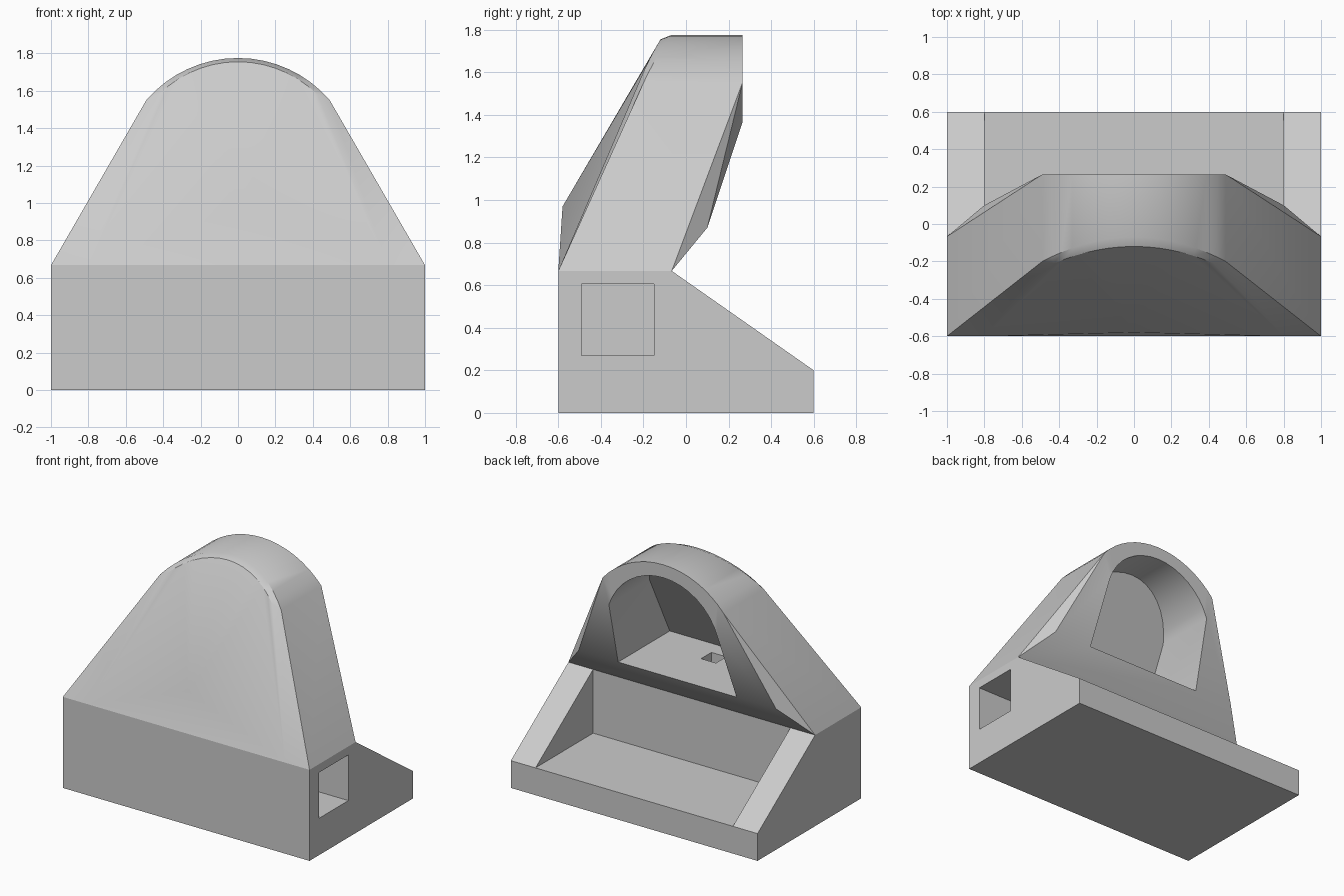
import bpy, bmesh, math

cube = bpy.data.objects.get("Cube")
if cube:
    bpy.data.objects.remove(cube, do_unlink=True)

GREY = (0.6, 0.6, 0.6, 1)
mat = bpy.data.materials.new("light_grey")
mat.use_nodes = True
mat.diffuse_color = GREY
mat.node_tree.nodes["Principled BSDF"].inputs["Base Color"].default_value = GREY


def flip(p):
    return (-p[0], p[1], p[2])


def build(name, faces):
    """Join loose polygons into one closed object."""
    bm = bmesh.new()
    for pts in faces:
        bm.faces.new([bm.verts.new(p) for p in pts])
    bmesh.ops.remove_doubles(bm, verts=bm.verts, dist=0.0005)
    bmesh.ops.recalc_face_normals(bm, faces=bm.faces)
    mesh = bpy.data.meshes.new(name)
    bm.to_mesh(mesh)
    bm.free()
    mesh.materials.append(mat)
    obj = bpy.data.objects.new(name, mesh)
    bpy.context.collection.objects.link(obj)
    return obj


def prism(name, profile, x0, x1):
    """Extrude a (y, z) profile along x."""
    a = [(x0, y, z) for y, z in profile]
    b = [(x1, y, z) for y, z in profile]
    n = len(profile)
    sides = [(a[i], a[(i + 1) % n], b[(i + 1) % n], b[i]) for i in range(n)]
    return build(name, [a, b] + sides)


def box(name, x, y, z):
    return prism(name, [(y[0], z[0]), (y[1], z[0]), (y[1], z[1]), (y[0], z[1])], *x)


def cut(obj, cutter):
    cutter.hide_render = True
    mod = obj.modifiers.new("cut", 'BOOLEAN')
    mod.operation, mod.solver, mod.object = 'DIFFERENCE', 'EXACT', cutter
    bpy.context.view_layer.objects.active = obj
    bpy.ops.object.modifier_apply(modifier=mod.name)


FRONT, RIDGE, REAR, TOP, FLOOR = -0.6, -0.067, 0.265, 0.667, 0.87
N = 16


def arc(half_width, z_end, z_top):
    """Circular arch from +x to -x as (x, z) pairs."""
    rise = z_top - z_end
    r = (half_width ** 2 + rise ** 2) / (2 * rise)
    a = math.acos((r - rise) / r)
    return [(r * math.sin(t), z_top - r + r * math.cos(t))
            for t in (a - 2 * a * i / N for i in range(N + 1))]


# Wedge base with open tray at the back
base = prism("base", [(FRONT, 0), (0.6, 0), (0.6, 0.2), (RIDGE, TOP), (FRONT, TOP)], -1, 1)

# Hood: outer arch, its front rim and the tunnel arch
outer = arc(0.49, 1.55, 1.775)
inner = arc(0.44, 1.365, 1.68)
back = [(x, REAR, z) for x, z in outer]
rim = [(x, -0.07 - 0.13 * (x / 0.49) ** 2, z) for x, z in outer]
crest = [(x * 0.96, -0.12 - 0.11 * (x / 0.49) ** 2, z - 0.02) for x, z in outer]
crest[0], crest[N] = rim[0], rim[N]
mouth = [(x, REAR, z) for x, z in inner]

foot_f, foot_b = (1, FRONT, TOP), (1, RIDGE, TOP)
toe, peak = (0.8, FRONT, TOP), (0, -0.58, 0.97)
lip, sill = (0.8, 0.1, FLOOR), (0.48, 0.1, FLOOR)

half = [
    (foot_f, foot_b, back[0], rim[0]),
    (foot_f, rim[0], toe),
    (foot_b, back[0], lip),
    (lip, back[0], mouth[0], sill),
]
K = 3
half += [(toe, crest[i], crest[i + 1]) for i in range(K)]
half += [(toe, crest[K], peak)]
faces = half + [[flip(p) for p in f] for f in half]
faces += [(peak, crest[i], crest[i + 1]) for i in range(K, N - K)]
faces += [(toe, peak, flip(toe)),
          (foot_f, toe, flip(toe), flip(foot_f), flip(foot_b), foot_b),
          (foot_b, lip, sill, flip(sill), flip(lip), flip(foot_b))]
for i in range(N):
    faces.append((back[i], back[i + 1], rim[i + 1], rim[i]))
    if i == 0:
        faces.append((rim[0], rim[1], crest[1]))
    elif i == N - 1:
        faces.append((rim[i], rim[N], crest[i]))
    else:
        faces.append((rim[i], rim[i + 1], crest[i + 1], crest[i]))
    faces.append((back[i], back[i + 1], mouth[i + 1], mouth[i]))

# Tunnel walls and its slanted end wall
near = [sill] + mouth + [flip(sill)]
far = [(x, -0.21 + 0.586 * (z - 1.36), z) for x, y, z in near]
n = len(near)
faces += [(near[i], near[(i + 1) % n], far[(i + 1) % n], far[i]) for i in range(n)]
faces.append(far)
hood = build("hood", faces)

# Tray, side channel and the shaft that joins it to the tunnel floor
tray = box("tray_cutter", (-0.8, 0.8), (RIDGE, 0.7), (0.2, 0.9))
channel = box("channel_cutter", (-0.06, 1.1), (-0.49, -0.15), (0.27, 0.605))
shaft = box("shaft_cutter", (-0.06, 0.06), (-0.38, -0.26), (0.5, 1.0))
cut(base, tray)
cut(base, channel)
cut(base, shaft)
cut(hood, shaft)
for cutter in (tray, channel, shaft):
    bpy.data.objects.remove(cutter, do_unlink=True)

# Soft shading on the curved hood, crisp edges elsewhere
bpy.ops.object.select_all(action='DESELECT')
for obj in (base, hood):
    obj.select_set(True)
    bpy.context.view_layer.objects.active = obj
bpy.ops.object.shade_smooth_by_angle(angle=math.radians(32))
